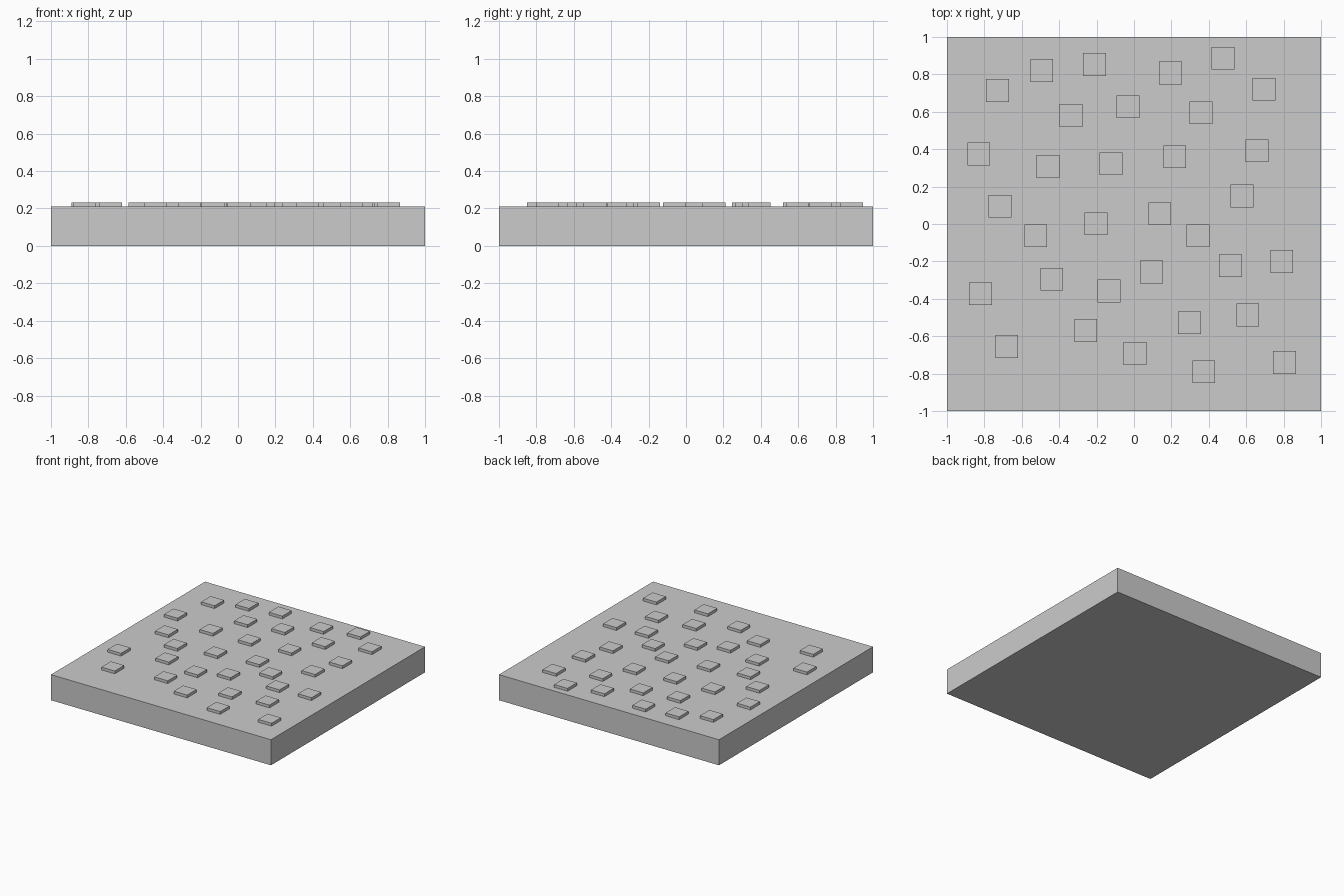
import bpy

SLAB_TOP = 0.21
PAD_TOP = 0.233
PAD_SIZE = 0.122


def box(name, x, y, z0, z1, sx, sy):
    bpy.ops.mesh.primitive_cube_add(size=1, location=(x, y, (z0 + z1) / 2))
    ob = bpy.context.object
    ob.name = name
    ob.scale = (sx, sy, z1 - z0)
    bpy.ops.object.transform_apply(location=False, rotation=False, scale=True)
    return ob


# square base slab
box("base_slab", 0, 0, 0, SLAB_TOP, 2, 2)

# scattered raised square studs, by centre
studs = [
    (-0.73, 0.713), (-0.493, 0.82), (-0.212, 0.852), (0.195, 0.807),
    (0.475, 0.886), (0.695, 0.72), (-0.337, 0.58), (-0.032, 0.627),
    (0.358, 0.595), (-0.83, 0.375), (-0.46, 0.307), (-0.123, 0.322),
    (0.218, 0.36), (0.657, 0.392), (-0.717, 0.095), (0.577, 0.15),
    (-0.525, -0.063), (-0.204, 0.001), (0.138, 0.055), (0.342, -0.063),
    (-0.82, -0.373), (-0.44, -0.295), (-0.134, -0.358), (0.094, -0.256),
    (0.516, -0.223), (0.79, -0.2), (-0.258, -0.57), (0.296, -0.528),
    (0.608, -0.486), (-0.68, -0.655), (0.005, -0.693), (0.373, -0.79),
    (0.805, -0.74),
]
for i, (x, y) in enumerate(studs, 1):
    box(f"stud_{i:02d}", x, y, SLAB_TOP, PAD_TOP, PAD_SIZE, PAD_SIZE)
